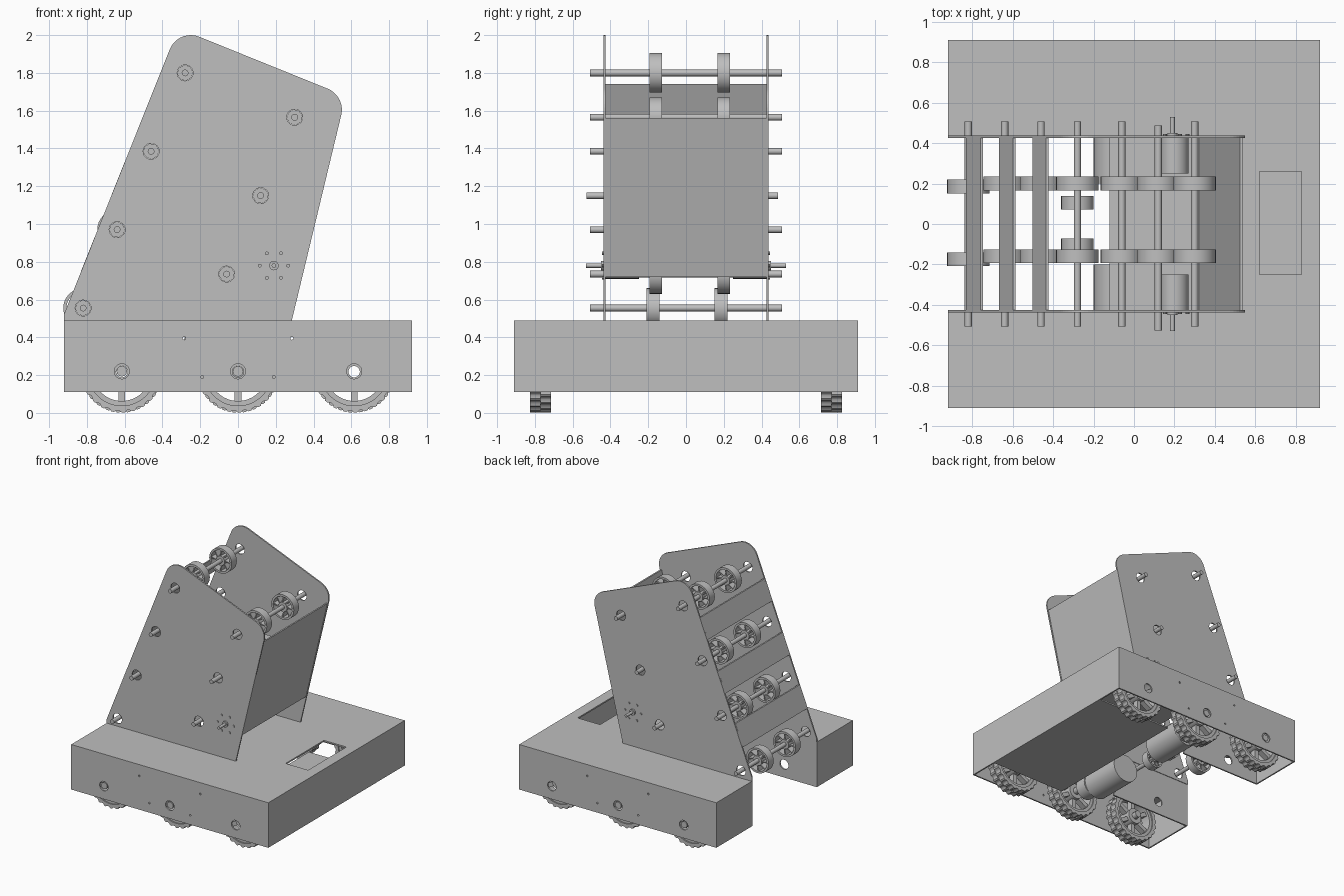
import bpy, bmesh
from math import sin, cos, pi, radians
from mathutils import Matrix, Vector

if "Cube" in bpy.data.objects:
    bpy.data.objects.remove(bpy.data.objects["Cube"])

GREY = (0.52, 0.52, 0.52, 1)
mat = bpy.data.materials.new("plain_grey")
mat.use_nodes = True
mat.diffuse_color = GREY
mat.node_tree.nodes["Principled BSDF"].inputs["Base Color"].default_value = GREY


def finish(name, bm, smooth=False):
    bmesh.ops.recalc_face_normals(bm, faces=bm.faces)
    me = bpy.data.meshes.new(name)
    bm.to_mesh(me)
    bm.free()
    ob = bpy.data.objects.new(name, me)
    bpy.context.collection.objects.link(ob)
    me.materials.append(mat)
    if smooth:
        bpy.ops.object.select_all(action='DESELECT')
        ob.select_set(True)
        bpy.context.view_layer.objects.active = ob
        bpy.ops.object.shade_smooth_by_angle(angle=radians(35))
    return ob


def circle(r, n=24, x=0, z=0, a0=0, span=2 * pi):
    return [(x + r * cos(a0 + span * i / n), z + r * sin(a0 + span * i / n)) for i in range(n)]


def prism(bm, pts, y0, y1):
    """Extrude an (x, z) outline along y."""
    a = [bm.verts.new((x, y0, z)) for x, z in pts]
    b = [bm.verts.new((x, y1, z)) for x, z in pts]
    bm.faces.new(a)
    bm.faces.new(b[::-1])
    for i in range(len(a)):
        j = (i + 1) % len(a)
        bm.faces.new((a[i], a[j], b[j], b[i]))


def slab(bm, pts, z0, z1):
    """Extrude an (x, y) outline along z."""
    sub = bmesh.new()
    prism(sub, pts, z0, z1)
    for v in sub.verts:
        v.co = (v.co.x, v.co.z, v.co.y)
    tmp = bpy.data.meshes.new("tmp")
    sub.to_mesh(tmp)
    sub.free()
    bm.from_mesh(tmp)
    bpy.data.meshes.remove(tmp)


def tube(bm, outer, inner, y0, y1):
    """Hollow ring between two matching (x, z) outlines."""
    loops = [[bm.verts.new((x, y, z)) for x, z in pts]
             for pts, y in ((outer, y0), (outer, y1), (inner, y1), (inner, y0))]
    n = len(outer)
    for k in range(4):
        p, q = loops[k], loops[(k + 1) % 4]
        for i in range(n):
            j = (i + 1) % n
            bm.faces.new((p[i], p[j], q[j], q[i]))


def cut(ob, bm):
    cutter = finish("cutter", bm)
    cutter.hide_render = True
    m = ob.modifiers.new("cut", 'BOOLEAN')
    m.operation, m.solver, m.object = 'DIFFERENCE', 'EXACT', cutter
    bpy.context.view_layer.objects.active = ob
    bpy.ops.object.modifier_apply(modifier="cut")
    bpy.data.objects.remove(cutter)


def spokes(bm, count, r0, r1, thick, width, skew=0.0):
    for i in range(count):
        m = (Matrix.Rotation(2 * pi * i / count, 4, 'Y')
             @ Matrix.Translation((0, 0, (r0 + r1) / 2))
             @ Matrix.Rotation(skew, 4, 'Y')
             @ Matrix.Diagonal((thick, width, r1 - r0, 1)))
        bmesh.ops.create_cube(bm, size=1, matrix=m)


def rod(name, x, z, y0, y1, r=0.018, n=12):
    bm = bmesh.new()
    prism(bm, circle(r, n, x, z), y0, y1)
    return finish(name, bm, n > 6)


# Chassis shell: notched at the rear, open underneath
L, W, NX, NY, T = 0.92, 0.91, -0.12, 0.43, 0.012
WHEEL_X, AXLE_Z = (-0.615, 0, 0.615), 0.22


def notched(l, w, nx, ny):
    return [(-l, w), (l, w), (l, -w), (-l, -w), (-l, -ny), (nx, -ny), (nx, ny), (-l, ny)]


bm = bmesh.new()
slab(bm, notched(L, W, NX, NY), 0.11, 0.49)
chassis = finish("chassis_shell", bm)
bm = bmesh.new()
slab(bm, notched(L - T, W - T, NX - 0.03, NY + T), 0, 0.49 - T)
cut(chassis, bm)
bm = bmesh.new()
slab(bm, [(0.62, -0.25), (0.83, -0.25), (0.83, 0.26), (0.62, 0.26)], 0.4, 0.6)
for x in WHEEL_X:
    prism(bm, circle(0.04, 24, x, AXLE_Z), -1, 1)
for x, z in ((-0.285, 0.395), (0.285, 0.395), (-0.19, 0.19), (0.19, 0.19)):
    prism(bm, circle(0.008, 8, x, z), -1, 1)
cut(chassis, bm)

# Floor plate under the front half
bm = bmesh.new()
slab(bm, [(0.2, -0.66), (L - T, -0.66), (L - T, 0.66), (0.2, 0.66)], 0.115, 0.127)
finish("floor_plate", bm)

# Tall side plates with rounded top corners and shaft holes
BACK = [(-0.28, 1.8), (-0.46, 1.385), (-0.64, 0.97), (-0.82, 0.555)]
FRONT = [(0.3, 1.565), (0.12, 1.15), (-0.06, 0.735)]
MOTOR = (0.19, 0.78)
outline = ([(-0.92, 0.49), (-0.92, 0.525)]
           + circle(0.12, 10, -0.25, 1.88, radians(158), radians(-99))
           + circle(0.12, 10, 0.43, 1.605, radians(68), radians(-90))
           + [(0.285, 0.49)])
for side, s in (("right", -1), ("left", 1)):
    bm = bmesh.new()
    prism(bm, outline, s * 0.425, s * 0.437)
    plate = finish(side + "_side_plate", bm)
    bm = bmesh.new()
    for x, z in BACK + FRONT:
        prism(bm, circle(0.042, 24, x, z), s * 0.4, s * 0.46)
    cut(plate, bm)

# Sloped front sheet and rear slats between the side plates
bm = bmesh.new()
prism(bm, [(0.337, 0.72), (0.537, 1.56), (0.524, 1.56), (0.324, 0.72)], -0.425, 0.425)
finish("front_sheet", bm)
for i, (z0, z1) in enumerate(((1.57, 1.74), (1.16, 1.33), (0.75, 0.93))):
    x0, x1 = (-0.361 + 0.4 * (z - 1.925) for z in (z0, z1))
    bm = bmesh.new()
    prism(bm, [(x0, z0), (x1, z1), (x1 + T, z1), (x0 + T, z0)], -0.425, 0.425)
    finish(f"rear_slat_{i + 1}", bm)


# Rollers: tyre ring, hub and slanted blades
def roller(name, x, y, z, r=0.105, w=0.068):
    bm = bmesh.new()
    tube(bm, circle(r, 32), circle(r * 0.84, 32), -w / 2, w / 2)
    tube(bm, circle(r * 0.38, 32), circle(0.017, 32), -w / 2, w / 2)
    spokes(bm, 8, r * 0.34, r * 0.87, 0.009, w * 0.85, 0.25)
    ob = finish(name, bm, True)
    ob.location = (x, y, z)


for row, shafts in (("rear", BACK), ("front", FRONT)):
    for i, (x, z) in enumerate(shafts):
        shift = -0.02 if (row, i) == ("front", 1) else 0
        rod(f"{row}_shaft_{i + 1}", x, z, -0.508 + shift, 0.508 + shift)
        ys = (-0.175, 0.185) if x < -0.8 else (-0.16, 0.2)
        for tag, y in zip(("right", "left"), ys):
            roller(f"{row}_roller_{i + 1}_{tag}", x, y, z)

# Low feed shaft with two small rollers
rod("feed_shaft", -0.28, 0.34, -0.43, 0.43)
for tag, y in (("right", -0.105), ("left", 0.105)):
    roller("feed_roller_" + tag, -0.28, y, 0.34, 0.08)

for side, s in (("right", -1), ("left", 1)):
    # Roller motor with a ring of mounting screws
    x, z = MOTOR
    rod(side + "_roller_motor", x + 0.01, z, s * 0.25, s * 0.425, 0.07, 32)
    rod(side + "_motor_shaft", x, z, s * 0.42, s * 0.53, 0.012, 12)
    rod(side + "_motor_boss", x, z, s * 0.43, s * 0.45, 0.025, 20)
    bm = bmesh.new()
    for px, pz in circle(0.075, 6, x, z):
        prism(bm, circle(0.01, 10, px, pz), s * 0.43, s * 0.445)
    finish(side + "_motor_screws", bm)

    # Drive motor, gearbox and axle for the middle wheel
    rod(side + "_drive_motor", -0.08, AXLE_Z + 0.01, s * 0.2, s * 0.56, 0.12, 32)
    rod(side + "_drive_gearbox", -0.04, AXLE_Z, s * 0.56, s * 0.66, 0.09, 32)
    rod(side + "_drive_axle", 0, AXLE_Z, s * 0.66, s * 0.905, 0.028, 12)
    rod(side + "_rear_axle", WHEEL_X[0], AXLE_Z, s * 0.68, s * 0.905, 0.028, 12)

    # Ground wheels: staggered tread, rim, hub and spokes
    for tag, x in zip(("rear", "middle", "front"), WHEEL_X):
        bm = bmesh.new()
        n, w = 96, 0.055
        for half in (0, 1):
            tread = []
            for i, (px, pz) in enumerate(circle(1, n)):
                r = 0.217 if (i + 2 * half) % 4 < 2 else 0.206
                tread.append((px * r, pz * r))
            tube(bm, tread, circle(0.18, n), (half - 1) * w, half * w)
        tube(bm, circle(0.185, 48), circle(0.155, 48), -0.045, 0.045)
        tube(bm, circle(0.065, 32), circle(0.03, 32), -0.05, 0.05)
        spokes(bm, 6, 0.06, 0.165, 0.035, 0.05)
        ob = finish(f"{side}_{tag}_wheel", bm, True)
        ob.location = (x, s * 0.77, 0.218)
